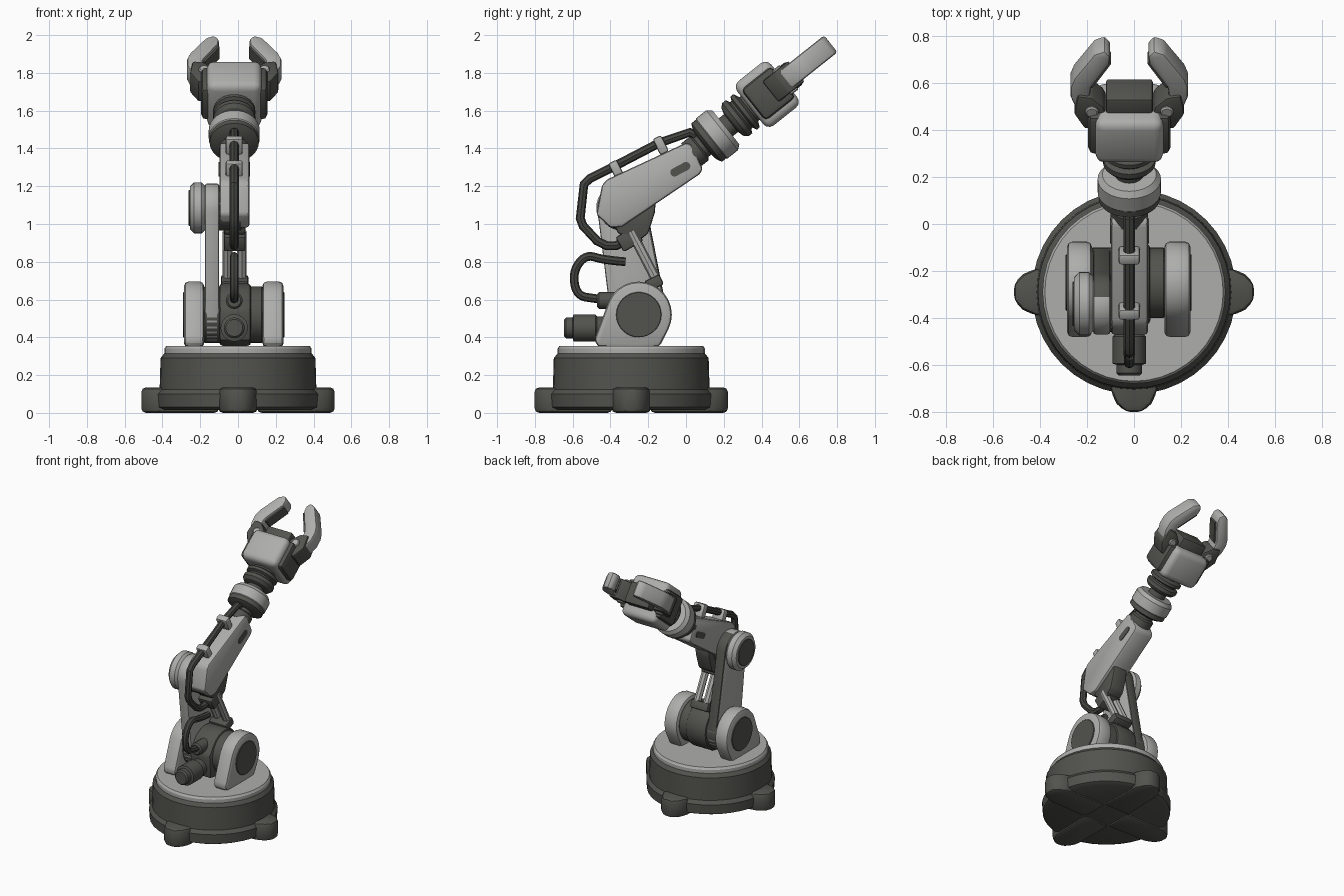
import bpy, bmesh, math
from mathutils import Matrix, Vector, geometry

cube = bpy.data.objects.get("Cube")
if cube:
    bpy.data.objects.remove(cube)


def material(name, rgb):
    m = bpy.data.materials.new(name)
    m.use_nodes = True
    m.diffuse_color = (*rgb, 1)
    bsdf = next(n for n in m.node_tree.nodes if n.type == 'BSDF_PRINCIPLED')
    bsdf.inputs["Base Color"].default_value = (*rgb, 1)
    bsdf.inputs["Roughness"].default_value = 0.6
    return m


LIGHT = material("light grey", (0.42, 0.42, 0.41))
DARK = material("dark grey", (0.085, 0.087, 0.075))
RUBBER = material("cable grey", (0.06, 0.061, 0.054))

# Frames: SIDE maps (a, b, h) to (y, z, x); HAND runs its y axis along the wrist
SIDE = Matrix(((0, 0, 1, 0), (1, 0, 0, 0), (0, 1, 0, 0), (0, 0, 0, 1)))
ARM_X = -0.02
HAND = Matrix.Translation((ARM_X, 0.07, 1.40)) @ Matrix.Rotation(math.radians(38.5), 4, 'X')
WRIST = HAND @ Matrix.Rotation(-math.pi / 2, 4, 'X')
BASE = Matrix.Translation((0, -0.29, 0))
SHOULDER = (-0.25, 0.52)
ELBOW = (-0.34, 1.085)


def finish(bm, name, mats, matrix, bevel=0, segments=2):
    bmesh.ops.recalc_face_normals(bm, faces=bm.faces)
    if bevel:
        edges = [e for e in bm.edges if e.calc_face_angle(0) > 0.4]
        bmesh.ops.bevel(bm, geom=edges, offset=bevel, segments=segments,
                        profile=0.5, affect='EDGES', clamp_overlap=True)
    bm.transform(matrix)
    bmesh.ops.recalc_face_normals(bm, faces=bm.faces)
    me = bpy.data.meshes.new(name)
    bm.to_mesh(me)
    bm.free()
    ob = bpy.data.objects.new(name, me)
    bpy.context.scene.collection.objects.link(ob)
    for m in mats:
        me.materials.append(m)
    smooth(ob)
    return ob


def smooth(ob):
    bpy.ops.object.select_all(action='DESELECT')
    ob.select_set(True)
    bpy.context.view_layer.objects.active = ob
    bpy.ops.object.shade_smooth_by_angle(angle=math.radians(32))


def prism(name, pts, lo, hi, mat, matrix=SIDE, bevel=0.012, segments=2):
    bm = bmesh.new()
    rings = [[bm.verts.new((a, b, h)) for a, b in pts] for h in (lo, hi)]
    for r in rings:
        bm.faces.new(r)
    for i in range(len(pts)):
        j = (i + 1) % len(pts)
        bm.faces.new((rings[0][i], rings[0][j], rings[1][j], rings[1][i]))
    return finish(bm, name, [mat], matrix, bevel, segments)


def rect(a0, a1, b0, b1):
    return [(a0, b0), (a1, b0), (a1, b1), (a0, b1)]


def lathe(name, profile, mat, matrix, sides=32):
    """Revolve (radius, height) pairs around the local z axis, capping both ends."""
    bm = bmesh.new()
    rings = []
    for r, h in profile:
        rings.append([bm.verts.new((r * math.cos(t), r * math.sin(t), h))
                      for t in (math.tau * i / sides for i in range(sides))])
    for p, q in zip(rings, rings[1:]):
        for i in range(sides):
            j = (i + 1) % sides
            bm.faces.new((p[i], p[j], q[j], q[i]))
    bm.faces.new(rings[0])
    bm.faces.new(rings[-1])
    return finish(bm, name, [mat], matrix)


def axle(name, centre, r, x0, x1, mat, c=0.015):
    """Chamfered cylinder lying along x."""
    prof = [(r - c, x0), (r, x0 + c), (r, x1 - c), (r - c, x1)]
    return lathe(name, prof, mat, SIDE @ Matrix.Translation((*centre, 0)))


def hull(circles, extra=()):
    pts = [Vector((y + r * math.cos(t), z + r * math.sin(t)))
           for y, z, r in circles for t in (math.tau * i / 28 for i in range(28))]
    pts += [Vector(p) for p in extra]
    return [tuple(pts[i]) for i in geometry.convex_hull_2d(pts)]


def tube(name, pts, x, radius, mat, order=0):
    cu = bpy.data.curves.new(name, 'CURVE')
    cu.dimensions = '3D'
    cu.bevel_depth, cu.bevel_resolution, cu.use_fill_caps = radius, 2, True
    sp = cu.splines.new('NURBS' if order else 'POLY')
    sp.points.add(len(pts) - 1)
    for p, (y, z) in zip(sp.points, pts):
        p.co = (x, y, z, 1)
    if order:
        sp.order_u, sp.use_endpoint_u, sp.resolution_u = order, True, 5
    cu.materials.append(mat)
    ob = bpy.data.objects.new(name, cu)
    bpy.context.scene.collection.objects.link(ob)
    bpy.ops.object.select_all(action='DESELECT')
    ob.select_set(True)
    bpy.context.view_layer.objects.active = ob
    bpy.ops.object.convert(target='MESH')
    smooth(bpy.context.view_layer.objects.active)


# Base with four feet and a turntable
lathe("base_body", [(0.40, 0.015), (0.43, 0.03), (0.435, 0.10), (0.415, 0.125),
                    (0.41, 0.29), (0.39, 0.315)], DARK, BASE, 40)
lathe("turntable", [(0.39, 0.31), (0.39, 0.34), (0.38, 0.355)], LIGHT, BASE, 40)
foot = [(0.10, -0.105), (0.42, -0.10), (0.475, -0.075), (0.512, -0.035)]
foot += [(a, -b) for a, b in reversed(foot)]
for i in range(4):
    prism(f"foot_{i + 1}", foot, 0, 0.135, DARK,
          BASE @ Matrix.Rotation(i * math.pi / 2, 4, 'Z'), 0.025)

# Shoulder brackets, their end discs and the hub between them
bracket = hull([(*SHOULDER, 0.175)], [(-0.47, 0.35), (-0.485, 0.39), (-0.14, 0.35)])
for side, x0, x1, face in (("left", 0.13, 0.24, 0.24), ("right", -0.285, -0.18, -0.285)):
    prism(f"{side}_shoulder_bracket", bracket, x0, x1, LIGHT, bevel=0.022)
    axle(f"{side}_shoulder_disc", SHOULDER, 0.12, face - 0.006, face + 0.006, DARK, 0.003)
axle("shoulder_hub", SHOULDER, 0.15, -0.19, 0.14, DARK)
prism("shoulder_housing", hull([(*SHOULDER, 0.165)], [(-0.42, 0.38), (-0.43, 0.55), (-0.2, 0.36)]),
      -0.10, 0.07, DARK, bevel=0.02)

# Drive motor and cable socket in front of the shoulder
ALONG_Y = Matrix.Translation((ARM_X, 0, 0.45)) @ Matrix.Rotation(-math.pi / 2, 4, 'X')
lathe("drive_motor", [(0.045, -0.645), (0.055, -0.635), (0.055, -0.60), (0.072, -0.595),
                      (0.072, -0.48), (0.06, -0.47), (0.06, -0.38)], DARK, ALONG_Y, 24)
lathe("cable_socket", [(0.035, -0.47), (0.045, -0.46), (0.045, -0.36)], DARK,
      Matrix.Translation((0, 0, 0.145)) @ ALONG_Y, 16)

# Upper arm plate with a dark front edge
arm = prism("upper_arm", hull([(*SHOULDER, 0.15), (*ELBOW, 0.13)]), -0.175, -0.10, LIGHT)
arm.data.materials.append(DARK)
for p in arm.data.polygons:
    if p.center.z > 0.7 and (p.normal.y < -0.3 or p.normal.z > 0.5):
        p.material_index = 1

# Twin pushrods
for name, x in (("right_pushrod", -0.055), ("left_pushrod", 0.02)):
    tube(name, [(-0.29, 0.96), (-0.15, 0.69)], x, 0.026, LIGHT)
prism("pushrod_clevis", rect(-0.05, 0.04, -0.03, 0.03), -0.09, 0.055, DARK,
      Matrix.Translation((0, -0.165, 0.69)) @ Matrix.Rotation(math.radians(25), 4, 'X') @ SIDE)

# Elbow
axle("elbow_cover", ELBOW, 0.135, -0.255, -0.17, LIGHT, 0.022)
axle("elbow_disc", ELBOW, 0.095, -0.262, -0.25, DARK, 0.003)
axle("elbow_hub", ELBOW, 0.12, -0.18, 0.03, DARK)
prism("elbow_yoke", [(-0.40, 1.04), (-0.16, 1.12), (-0.165, 1.06), (-0.20, 0.95),
                     (-0.25, 0.91), (-0.36, 0.95)], -0.075, 0.04, DARK)
prism("cable_connector", rect(-0.06, 0.06, -0.045, 0.045), -0.075, 0.04, DARK,
      Matrix.Translation((0, -0.30, 0.92)) @ Matrix.Rotation(math.radians(30), 4, 'X') @ SIDE)

# Forearm with a vent on each side
prism("forearm", [(-0.445, 1.205), (-0.42, 1.235), (0.0, 1.43), (0.03, 1.42), (0.09, 1.29),
                  (0.07, 1.262), (-0.34, 0.985), (-0.40, 0.98), (-0.475, 1.05)],
      -0.098, 0.06, LIGHT, bevel=0.02)
TILT = Matrix.Translation((0, -0.03, 1.29)) @ Matrix.Rotation(math.radians(28), 4, 'X') @ SIDE
for name, x in (("left_vent", 0.06), ("right_vent", -0.098)):
    prism(name, hull([(-0.035, 0, 0.022), (0.035, 0, 0.022)]), x - 0.004, x + 0.004, DARK, TILT, 0)

# Cables and clamps
tube("forearm_cable", [(0.09, 1.45), (0.02, 1.485), (-0.14, 1.43), (-0.38, 1.305), (-0.51, 1.24),
                       (-0.54, 1.21), (-0.56, 1.03), (-0.545, 0.99), (-0.47, 0.91),
                       (-0.42, 0.885), (-0.37, 0.885), (-0.31, 0.915)], ARM_X, 0.024, RUBBER)
tube("shoulder_cable", [(-0.32, 0.80), (-0.44, 0.81), (-0.53, 0.84), (-0.60, 0.75), (-0.58, 0.62),
                        (-0.48, 0.605), (-0.40, 0.595)], ARM_X, 0.023, RUBBER, 3)
for name, y, z in (("lower_clamp", -0.37, 1.29), ("upper_clamp", -0.135, 1.42)):
    prism(name, rect(-0.025, 0.025, -0.05, 0.045), ARM_X - 0.045, ARM_X + 0.045, LIGHT,
          Matrix.Translation((0, y, z)) @ Matrix.Rotation(math.radians(26), 4, 'X') @ SIDE)

# Wrist: neck, collar and ribbed joint
lathe("wrist_neck", [(0.08, -0.06), (0.08, 0.0), (0.065, 0.01), (0.065, 0.03), (0.10, 0.035),
                     (0.13, 0.05), (0.13, 0.085)], DARK, WRIST)
lathe("wrist_collar", [(0.125, 0.075), (0.135, 0.085), (0.135, 0.155), (0.115, 0.18)], LIGHT, WRIST)
lathe("wrist_joint", [(0.06, 0.17), (0.06, 0.215), (0.095, 0.225), (0.112, 0.245), (0.112, 0.27),
                      (0.09, 0.28), (0.09, 0.29), (0.112, 0.30), (0.112, 0.32),
                      (0.08, 0.335), (0.08, 0.38)], DARK, WRIST)

# Gripper housing
prism("gripper_housing", rect(-0.145, 0.145, 0.345, 0.575), -0.15, 0.15, LIGHT, HAND, 0.04, 3)
prism("gripper_core", rect(-0.175, 0.175, 0.365, 0.57), -0.105, 0.105, DARK, HAND, 0.025)
prism("gripper_nose", rect(-0.10, 0.10, 0.50, 0.645), -0.075, 0.075, DARK, HAND)

# Mirrored jaws: link, pin, finger and grip pad
link = [(0.08, 0.50), (0.19, 0.48), (0.235, 0.56), (0.22, 0.66), (0.16, 0.65), (0.11, 0.60)]
finger = [(0.105, 0.895), (0.15, 0.875), (0.235, 0.745), (0.25, 0.70), (0.25, 0.64), (0.215, 0.54),
          (0.17, 0.60), (0.165, 0.69), (0.085, 0.82), (0.08, 0.865)]
pad = [(0.17, 0.68), (0.155, 0.685), (0.077, 0.815), (0.09, 0.825)]
for side, s in (("left", 1), ("right", -1)):
    flip = HAND @ Matrix.Diagonal((s, 1, 1, 1))
    prism(f"{side}_jaw_link", link, -0.07, 0.07, DARK, flip)
    prism(f"{side}_finger", finger, -0.057, 0.057, LIGHT, flip, 0.015)
    prism(f"{side}_grip_pad", pad, -0.04, 0.04, DARK, flip, 0)
    lathe(f"{side}_jaw_pin", [(0.022, -0.082), (0.028, -0.076), (0.028, 0.076), (0.022, 0.082)],
          LIGHT, flip @ Matrix.Translation((0.16, 0.58, 0)), 16)
